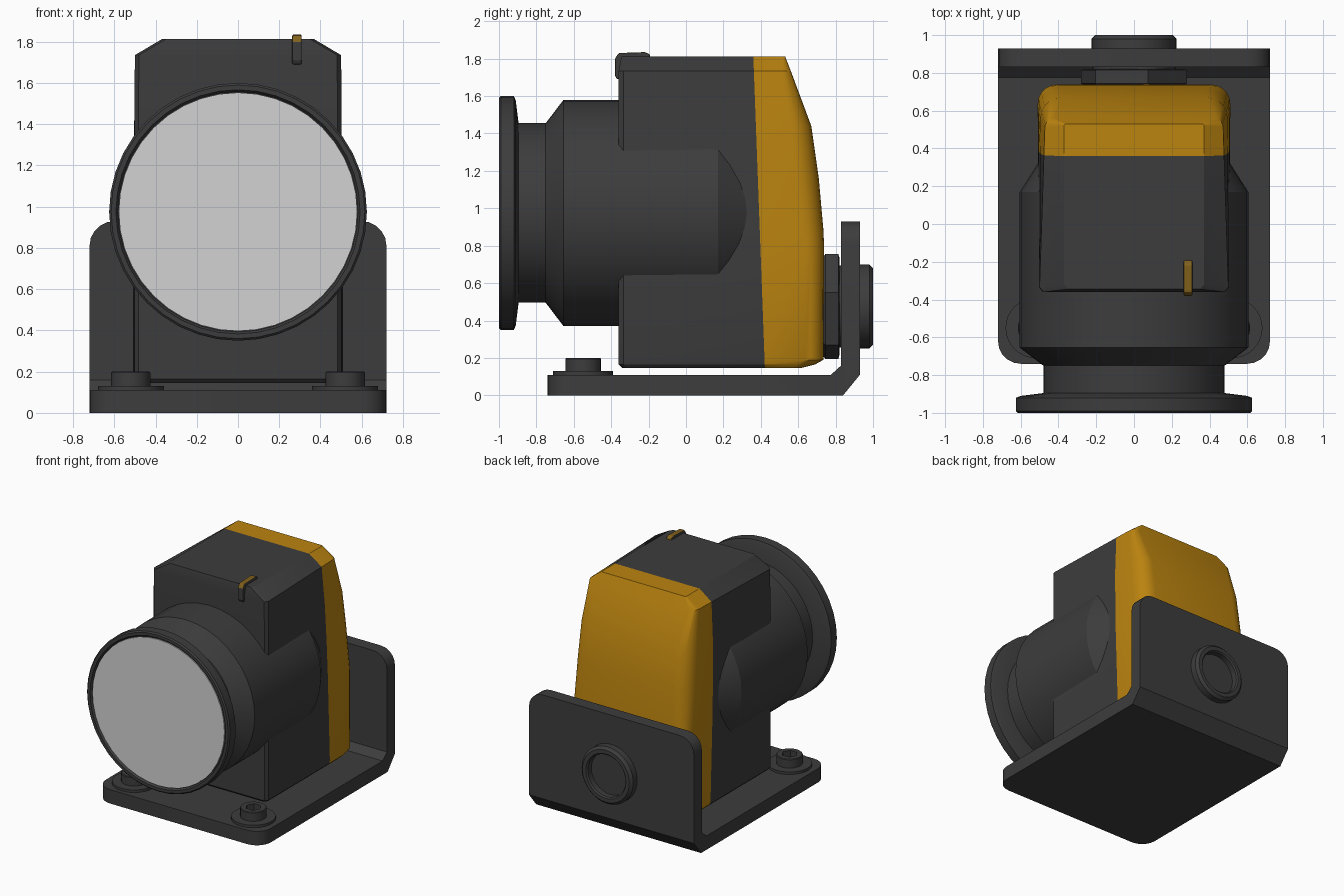
import bpy, bmesh, math
from mathutils import Vector

if "Cube" in bpy.data.objects:
    bpy.data.objects.remove(bpy.data.objects["Cube"])


def material(name, rgb):
    m = bpy.data.materials.new(name)
    m.diffuse_color = (*rgb, 1)
    m.use_nodes = True
    m.node_tree.nodes["Principled BSDF"].inputs["Base Color"].default_value = m.diffuse_color
    return m


CHARCOAL = material("charcoal", (0.046, 0.046, 0.046))
ORANGE = material("orange", (0.50, 0.23, 0.005))
LENS = material("lens grey", (0.65, 0.65, 0.65))
AMBER = material("dark amber", (0.22, 0.12, 0.012))


def finish(name, bm, mats, smooth=None):
    bmesh.ops.recalc_face_normals(bm, faces=bm.faces[:])
    me = bpy.data.meshes.new(name)
    bm.to_mesh(me)
    bm.free()
    for m in mats:
        me.materials.append(m)
    ob = bpy.data.objects.new(name, me)
    bpy.context.collection.objects.link(ob)
    if smooth:
        bpy.ops.object.select_all(action='DESELECT')
        ob.select_set(True)
        bpy.context.view_layer.objects.active = ob
        bpy.ops.object.shade_smooth_by_angle(angle=math.radians(smooth))
    return ob


def loft(bm, rings):
    """Skin closed rings of equal length and cap both ends."""
    rows = [[bm.verts.new(p) for p in r] for r in rings]
    n = len(rows[0])
    for a, b in zip(rows, rows[1:]):
        for i in range(n):
            j = (i + 1) % n
            bm.faces.new((a[i], a[j], b[j], b[i]))
    bm.faces.new(rows[0])
    bm.faces.new(rows[-1])


def lathe(name, profile, centre, axis, mat, sides=40, turn=0.0, smooth=30):
    """Profile of (radius, position along axis); axis is 'Y' or 'Z'."""
    bm = bmesh.new()
    rings = []
    for r, h in profile:
        ring = []
        for i in range(sides):
            t = turn + math.tau * i / sides
            u, v = r * math.cos(t), r * math.sin(t)
            ring.append(Vector(centre) + Vector((u, h, v) if axis == 'Y' else (u, v, h)))
        rings.append(ring)
    loft(bm, rings)
    return finish(name, bm, [mat], smooth)


def extrude_x(bm, profile, x0, x1):
    loft(bm, [[(x, y, z) for y, z in profile] for x in (x0, x1)])


# L-shaped mounting bracket with rounded free corners
bm = bmesh.new()
extrude_x(bm, [(-.74, 0), (.84, 0), (.93, .11), (.93, .93), (.83, .93),
               (.83, .16), (.775, .11), (-.74, .11)], -.72, .72)
corners = [e for e in bm.edges if abs(e.verts[0].co.x - e.verts[1].co.x) < 1e-4
           and (all(v.co.y < -.73 for v in e.verts) or all(v.co.z > .92 for v in e.verts))]
bmesh.ops.bevel(bm, geom=corners, offset=.12, segments=5, profile=.5, affect='EDGES')
finish("mounting_bracket", bm, [CHARCOAL], 25)


# Sensor housing: lofted level by level, then split into body and rear cover
def section(z, wf, wb, yf, yb, c):
    half = [(wf - .02, yf), (wf, yf + .025)]
    for k in range(6):
        t = math.pi / 2 * k / 5
        half.append((wb - c + c * math.cos(t), yb - c + c * math.sin(t)))
    return [(x, y, z) for x, y in half] + [(-x, y, z) for x, y in reversed(half)]


levels = [
    (.145, .48, .48, -.34, .61, .04),
    (.165, .50, .50, -.36, .69, .09),
    (.19, .503, .51, -.36, .735, .10),
    (.80, .503, .51, -.36, .738, .10),
    (.88, .503, .51, -.36, .735, .11),
    (1.16, .503, .505, -.36, .71, .12),
    (1.44, .503, .495, -.36, .67, .11),
    (1.735, .50, .472, -.36, .56, .05),
    (1.812, .37, .37, -.345, .53, .01),
]
bm = bmesh.new()
loft(bm, [section(*l) for l in levels])
seam_point = Vector((0, .36, 1.81))
seam_normal = Vector((0, 1.62, .06)).normalized()
bmesh.ops.bisect_plane(bm, geom=bm.verts[:] + bm.edges[:] + bm.faces[:],
                       plane_co=seam_point, plane_no=seam_normal)
for f in bm.faces:
    f.material_index = int((f.calc_center_median() - seam_point).dot(seam_normal) > 0)
finish("sensor_housing", bm, [CHARCOAL, ORANGE], 22)

# Lens barrel with waist, front flange and tapered rear end
AXIS = (0, 0, .975)
lathe("lens_barrel", [(.572, -.985), (.582, -.985), (.592, -1), (.615, -1), (.625, -.99),
                      (.625, -.92), (.60, -.91), (.48, -.895), (.48, -.75), (.605, -.655),
                      (.605, .17), (.50, .335)], AXIS, 'Y', CHARCOAL)
lathe("lens_face", [(.576, -.992), (.576, -.985)], AXIS, 'Y', LENS)

# Rear nut, washer and hollow connector through the bracket
REAR = (0, 0, .475)
lathe("rear_nut", [(.27, .73), (.29, .745), (.29, .815), (.27, .82)], REAR, 'Y',
      CHARCOAL, sides=6, turn=math.radians(15), smooth=None)
lathe("rear_washer", [(.22, .81), (.22, .84)], REAR, 'Y', CHARCOAL)
lathe("rear_connector", [(.225, .92), (.225, .98), (.205, 1.0), (.175, 1.0),
                         (.165, .99), (.165, .945)], REAR, 'Y', CHARCOAL)

# Mounting screws with hex sockets
for side, x in (("left", -.52), ("right", .52)):
    p = (x, -.55, 0)
    lathe(side + "_washer", [(.16, .105), (.16, .13)], p, 'Z', CHARCOAL, 32)
    screw = lathe(side + "_screw", [(.095, .12), (.095, .195), (.09, .2)], p, 'Z', CHARCOAL, 24)
    bm = bmesh.new()
    bm.from_mesh(screw.data)
    top = max(bm.faces, key=lambda f: f.calc_center_median().z)
    rim = top.verts[:]
    bmesh.ops.delete(bm, geom=[top], context='FACES_ONLY')
    rings = []
    for z in (.2, .15):
        ring = []
        for v in rim:
            t = math.atan2(v.co.y + .55, v.co.x - x)
            r = .05 / math.cos((t % (math.pi / 3)) - math.pi / 6)
            ring.append(bm.verts.new((x + r * math.cos(t), -.55 + r * math.sin(t), z)))
        rings.append(ring)
    n = len(rim)
    for a, b in ((rim, rings[0]), (rings[0], rings[1])):
        for i in range(n):
            bm.faces.new((a[i], a[(i + 1) % n], b[(i + 1) % n], b[i]))
    bm.faces.new(rings[1])
    bmesh.ops.recalc_face_normals(bm, faces=bm.faces[:])
    bm.to_mesh(screw.data)
    bm.free()

# Indicator light wrapped over the top front edge
bm = bmesh.new()
extrude_x(bm, [(-.35, 1.69), (-.37, 1.69), (-.38, 1.71), (-.38, 1.80), (-.36, 1.83),
               (-.22, 1.835), (-.195, 1.825), (-.19, 1.80), (-.34, 1.80)], .263, .309)
for f in bm.faces:
    f.material_index = int(f.calc_center_median().z > 1.81)
ob = finish("indicator_light", bm, [CHARCOAL, AMBER])
bevel = ob.modifiers.new("soft_edges", 'BEVEL')
bevel.width = .007
bevel.segments = 2
